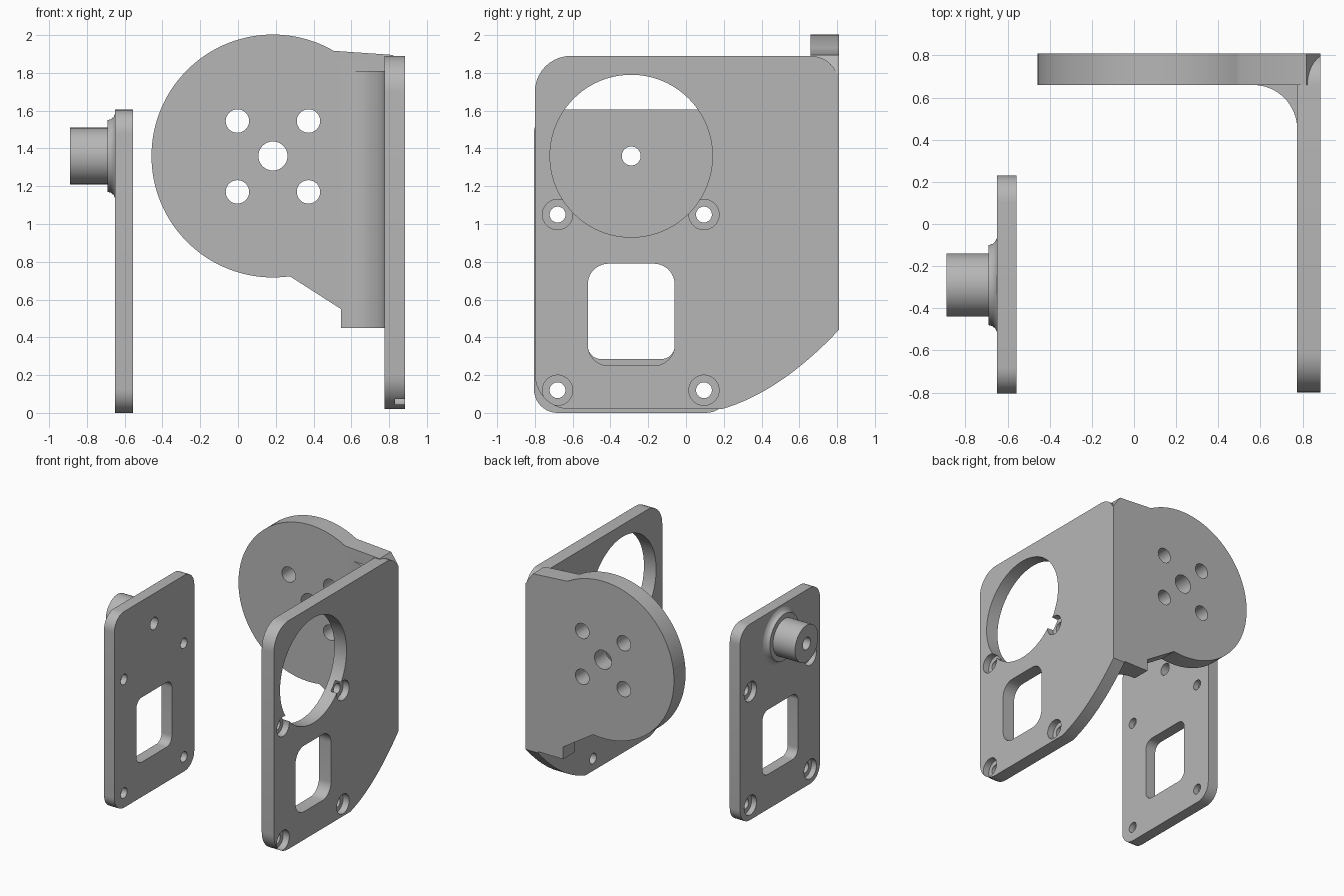
import bpy, bmesh
from math import sin, cos, pi, radians
from mathutils import Vector, Matrix

if "Cube" in bpy.data.objects:
    bpy.data.objects.remove(bpy.data.objects["Cube"], do_unlink=True)

GREY = (0.47, 0.47, 0.47, 1)
grey = bpy.data.materials.new("light grey")
grey.use_nodes = True
grey.diffuse_color = GREY
grey.node_tree.nodes["Principled BSDF"].inputs["Base Color"].default_value = GREY


def make_object(name, bm):
    bmesh.ops.recalc_face_normals(bm, faces=bm.faces)
    mesh = bpy.data.meshes.new(name)
    bm.to_mesh(mesh)
    bm.free()
    mesh.materials.append(grey)
    obj = bpy.data.objects.new(name, mesh)
    bpy.context.collection.objects.link(obj)
    return obj


def prism(name, outline, axis, low, high):
    """Extrude an outline along x (outline is y, z), y (x, z) or z (x, y)."""
    def place(p, d):
        return {"x": (d, p[0], p[1]), "y": (p[0], d, p[1]), "z": (p[0], p[1], d)}[axis]
    bm = bmesh.new()
    face = bm.faces.new([bm.verts.new(place(p, low)) for p in outline])
    made = bmesh.ops.extrude_face_region(bm, geom=[face])["geom"]
    moved = [v for v in made if isinstance(v, bmesh.types.BMVert)]
    bmesh.ops.translate(bm, verts=moved, vec=place((0, 0), high - low))
    return make_object(name, bm)


def arc(cx, cy, r, start=0, end=360, steps=64):
    count = steps if end - start == 360 else steps + 1
    angles = [radians(start + (end - start) * i / steps) for i in range(count)]
    return [(cx + r * cos(a), cy + r * sin(a)) for a in angles]


def rounded(corners, steps=10):
    """Outline from (a, b, radius) corners, rounding the square ones."""
    points = []
    for i, (a, b, r) in enumerate(corners):
        p = Vector((a, b))
        if r == 0:
            points.append(p)
            continue
        u = (Vector(corners[i - 1][:2]) - p).normalized() * r
        v = (Vector(corners[(i + 1) % len(corners)][:2]) - p).normalized() * r
        for k in range(steps + 1):
            t = pi / 2 * k / steps
            points.append(p + u + v - v * cos(t) - u * sin(t))
    return points


def rectangle(a0, b0, a1, b1, r):
    return rounded([(a0, b0, r), (a1, b0, r), (a1, b1, r), (a0, b1, r)])


def combine(target, others, operation):
    for other in others:
        mod = target.modifiers.new("combine", "BOOLEAN")
        mod.operation, mod.solver, mod.object = operation, "EXACT", other
    bpy.context.view_layer.update()
    graph = bpy.context.evaluated_depsgraph_get()
    mesh = bpy.data.meshes.new_from_object(target.evaluated_get(graph))
    target.modifiers.clear()
    target.data = mesh
    for other in others:
        bpy.data.objects.remove(other, do_unlink=True)


def screw_holes(low, high, seat_low, seat_high):
    cutters = []
    for y in (-0.68, 0.095):
        for z in (0.12, 1.05):
            cutters.append(prism("cutter", arc(y, z, 0.042, steps=32), "x", low, high))
            cutters.append(prism("cutter", arc(y, z, 0.08, steps=40), "x", seat_low, seat_high))
    return cutters


AXLE_Y, AXLE_Z = -0.29, 1.36

# Small bearing plate with window, axle hole and counterbored screw holes
plate = prism("bearing_plate", rectangle(-0.805, 0, 0.23, 1.605, 0.125), "x", -0.65, -0.557)
combine(plate, screw_holes(-0.8, -0.4, -0.8, -0.605) + [
    prism("cutter", rectangle(-0.52, 0.285, -0.06, 0.815, 0.07), "x", -0.8, -0.4),
    prism("cutter", arc(AXLE_Y, AXLE_Z, 0.05), "x", -0.8, -0.4)], "DIFFERENCE")

# Axle boss with a flared foot, turned about the x axis
profile = [(-0.89, 0.05), (-0.89, 0.15), (-0.69, 0.15), (-0.69, 0.19),
           (-0.672, 0.195), (-0.658, 0.207), (-0.65, 0.225), (-0.65, 0.05)]
bm = bmesh.new()
ring = [bm.verts.new((x, AXLE_Y, AXLE_Z + r)) for x, r in profile]
edges = [bm.edges.new((ring[i - 1], ring[i])) for i in range(len(ring))]
bmesh.ops.spin(bm, geom=ring + edges, cent=(0, AXLE_Y, AXLE_Z), axis=(1, 0, 0),
               angle=2 * pi, steps=64)
bmesh.ops.remove_doubles(bm, verts=bm.verts, dist=0.0005)
boss = make_object("axle_boss", bm)

# Large side plate, its lower back edge swept up in a curve
sweep = []
for i in range(17):
    t = i / 16
    p = Vector((0.19, 0.02)) * (1 - t) ** 2 + Vector((0.5, 0.11)) * 2 * t * (1 - t) \
        + Vector((0.81, 0.44)) * t * t
    sweep.append((p.x, p.y, 0))
bracket = prism("angle_bracket", rounded(
    [(-0.8, 0.02, 0.185)] + sweep + [(0.81, 1.89, 0.15), (-0.8, 1.89, 0.19)]),
    "x", 0.775, 0.885)

# Round back flange and the fillet joining it to the side plate
disc = arc(0.185, 1.36, 0.643, 60, 278, 80)
flange = prism("flange", disc + [(0.545, 0.55), (0.545, 0.45), (0.885, 0.45),
                                 (0.885, 1.8), (0.82, 1.895)], "y", 0.66, 0.81)
fillet = prism("fillet", arc(0.565, 0.45, 0.21, 0, 90, 16) + [(0.565, 0.7), (0.8, 0.7), (0.8, 0.45)],
               "z", 0.45, 1.81)
combine(bracket, [flange, fillet], "UNION")

# Openings through the bracket
cutters = screw_holes(0.7, 1, 0.83, 1)
cutters.append(prism("cutter", arc(AXLE_Y, AXLE_Z, 0.43, steps=96), "x", 0.7, 1))
cutters.append(prism("cutter", rectangle(-0.52, 0.25, -0.06, 0.79, 0.11), "x", 0.7, 1))
cutters.append(prism("cutter", arc(0.185, 1.36, 0.077, steps=48), "y", 0.5, 1))
for x in (-0.003, 0.373):
    for z in (1.17, 1.545):
        cutters.append(prism("cutter", arc(x, z, 0.062, steps=40), "y", 0.5, 1))
combine(bracket, cutters, "DIFFERENCE")

# Smooth round surfaces, keep hard edges
bpy.ops.object.select_all(action="DESELECT")
for obj in (plate, boss, bracket):
    obj.select_set(True)
bpy.context.view_layer.objects.active = bracket
bpy.ops.object.shade_smooth_by_angle(angle=radians(30))
